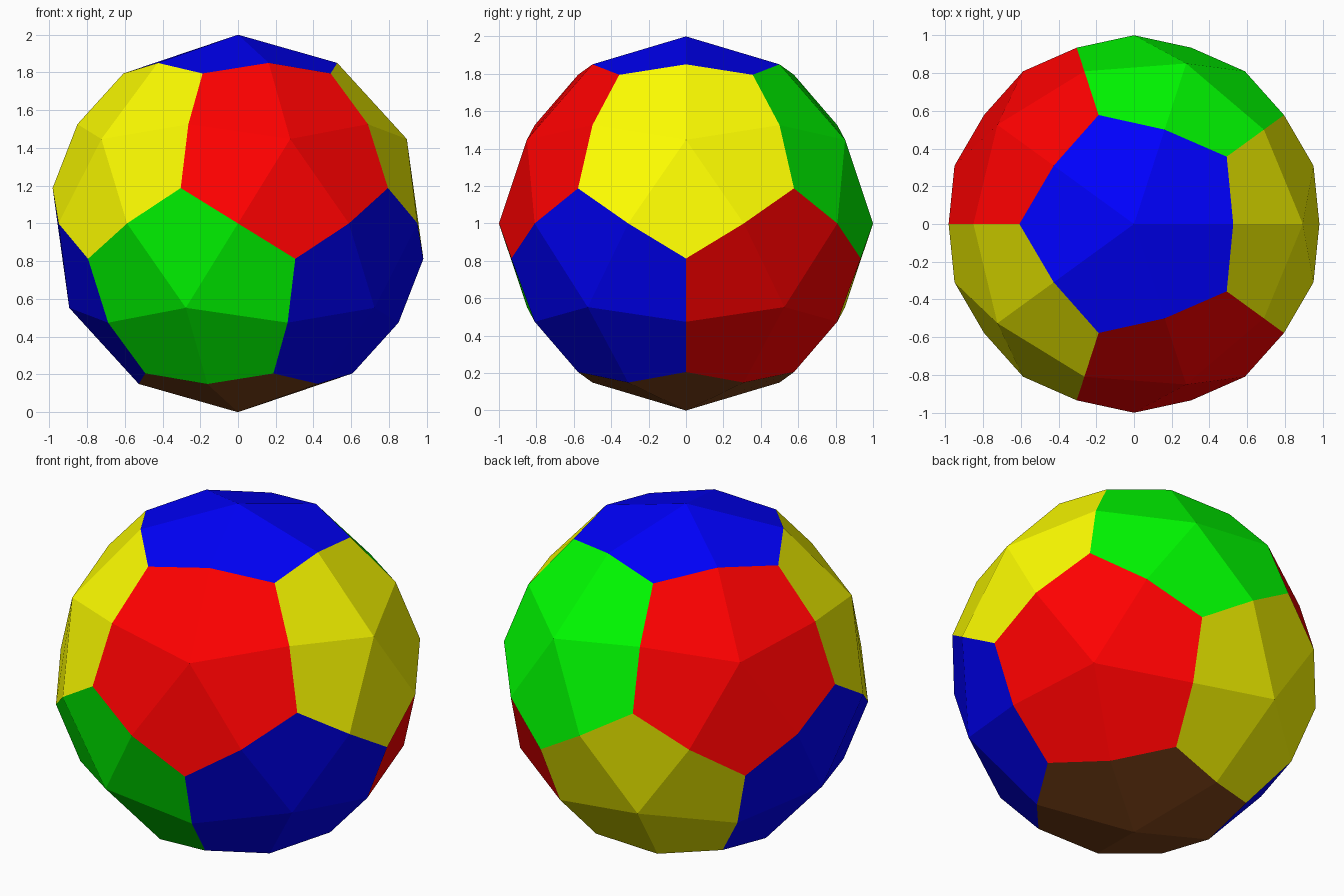
import bpy
from math import sin, cos, atan, acos, sqrt, radians, pi
from mathutils import Vector, Matrix

if "Cube" in bpy.data.objects:
    bpy.data.objects.remove(bpy.data.objects["Cube"])

PHI = (1 + sqrt(5)) / 2
TILT = atan(2)                                   # angle between neighbouring panels
MID = TILT / 2                                   # panel centre to edge middle
CORNER = acos(sqrt((5 + 2 * sqrt(5)) / 15))      # panel centre to corner

COLOURS = {
    "red": (1, 0, 0, 1), "green": (0, 1, 0, 1), "blue": (0, 0, 1, 1),
    "yellow": (1, 1, 0, 1), "brown": (0.22, 0.06, 0.01, 1),
}
mats = {}
for key, rgba in COLOURS.items():
    mats[key] = bpy.data.materials.new(key)
    mats[key].diffuse_color = rgba


def on_sphere(polar, azimuth):
    return Vector((sin(polar) * cos(azimuth), sin(polar) * sin(azimuth), cos(polar)))


def panel(name, colour, tilt, azimuth=0, spin=0):
    """Domed pentagon of five kites, all points on the unit sphere."""
    pts = [on_sphere(0, 0)]
    for k in range(10):
        pts.append(on_sphere(CORNER if k % 2 else MID, k * pi / 5))
    faces = [(0, 1 + 2 * k, 2 + 2 * k, 1 + (2 * k + 2) % 10) for k in range(5)]
    rot = (Matrix.Rotation(radians(azimuth), 3, 'Z') @ Matrix.Rotation(tilt, 3, 'Y')
           @ Matrix.Rotation(spin, 3, 'Z'))
    mesh = bpy.data.meshes.new(name)
    mesh.from_pydata([rot @ p for p in pts], [], faces)
    mesh.materials.append(mats[colour])
    obj = bpy.data.objects.new(name, mesh)
    obj.location.z = 1
    bpy.context.collection.objects.link(obj)


# Caps
panel("top_panel", "blue", 0)
panel("bottom_panel", "brown", pi)

# Two staggered rings of five, counter-clockwise from the right side
for k, colour in enumerate(["yellow", "green", "red", "yellow", "red"]):
    panel(f"upper_panel_{k + 1}", colour, TILT, 72 * k, pi)
for k, colour in enumerate(["red", "yellow", "blue", "green", "blue"]):
    panel(f"lower_panel_{k + 1}", colour, pi - TILT, 36 + 72 * k)

for m in bpy.data.materials:
    if m.users and not m.is_grease_pencil:
        m.use_nodes = True
        m.node_tree.nodes["Principled BSDF"].inputs["Base Color"].default_value = m.diffuse_color
